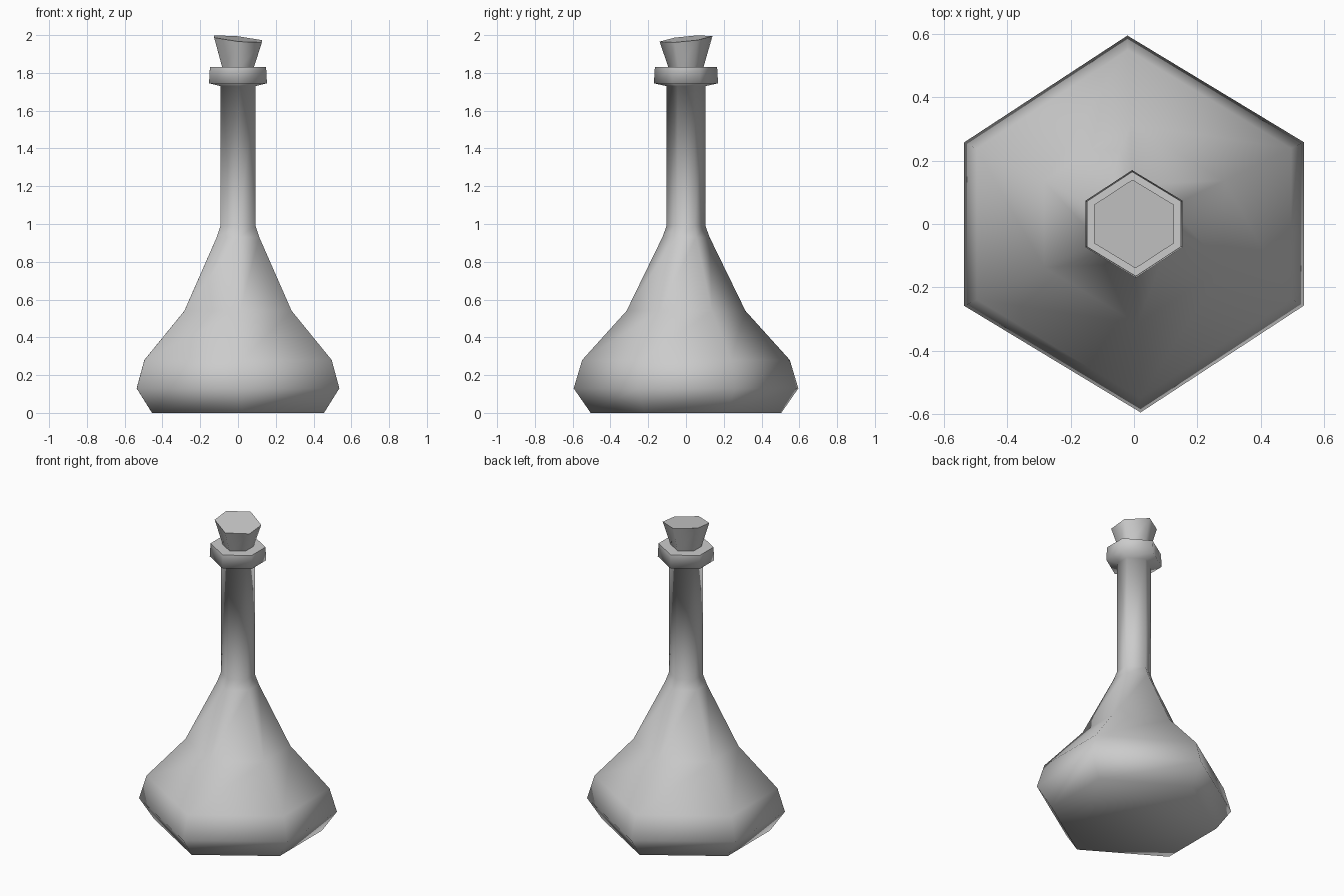
import bpy, bmesh, math

cube = bpy.data.objects.get("Cube")
if cube:
    bpy.data.objects.remove(cube)

# One plain grey for everything
grey = bpy.data.materials.new("light_grey")
grey.use_nodes = True
COLOUR = (0.6, 0.6, 0.6, 1)
grey.diffuse_color = COLOUR
grey.node_tree.nodes["Principled BSDF"].inputs["Base Color"].default_value = COLOUR

# Slightly uneven six-sided cross-section, the same half turned twice
HALF = (25.7, 92.0, 154.4)
ANGLES = [math.radians(a + turn) for turn in (0, 180) for a in HALF]


def lathe(name, profile, tilt=(0, 0), sharp_rings=()):
    """Stack six-sided rings of (radius, height); tilt slopes the last ring."""
    bm = bmesh.new()
    rings = []
    for i, (r, z) in enumerate(profile):
        ring = []
        for a in ANGLES:
            x, y = r * math.cos(a), r * math.sin(a)
            slope = tilt[0] * x + tilt[1] * y if i == len(profile) - 1 else 0
            ring.append(bm.verts.new((x, y, z + slope)))
        rings.append(ring)
    n = len(ANGLES)
    for low, high in zip(rings, rings[1:]):
        for k in range(n):
            j = (k + 1) % n
            bm.faces.new((low[k], low[j], high[j], high[k]))
    bm.faces.new(rings[0][::-1])
    bm.faces.new(rings[-1])
    for f in bm.faces:
        f.smooth = True
    for i in sharp_rings:
        for k in range(n):
            bm.edges.get((rings[i][k], rings[i][(k + 1) % n])).smooth = False
    mesh = bpy.data.meshes.new(name)
    bm.to_mesh(mesh)
    bm.free()
    mesh.materials.append(grey)
    obj = bpy.data.objects.new(name, mesh)
    bpy.context.collection.objects.link(obj)
    return obj


# Flask body with its long neck and flared lip
lathe("flask", [
    (0.505, 0), (0.595, 0.13), (0.55, 0.28), (0.315, 0.54),
    (0.125, 0.93), (0.103, 0.99), (0.103, 1.73),
    (0.17, 1.745), (0.165, 1.83),
], sharp_rings=(8,))

# Tapered stopper with a slanted top
lathe("stopper", [(0.09, 1.82), (0.14, 1.98)], tilt=(-0.1, 0.1), sharp_rings=(0, 1))
